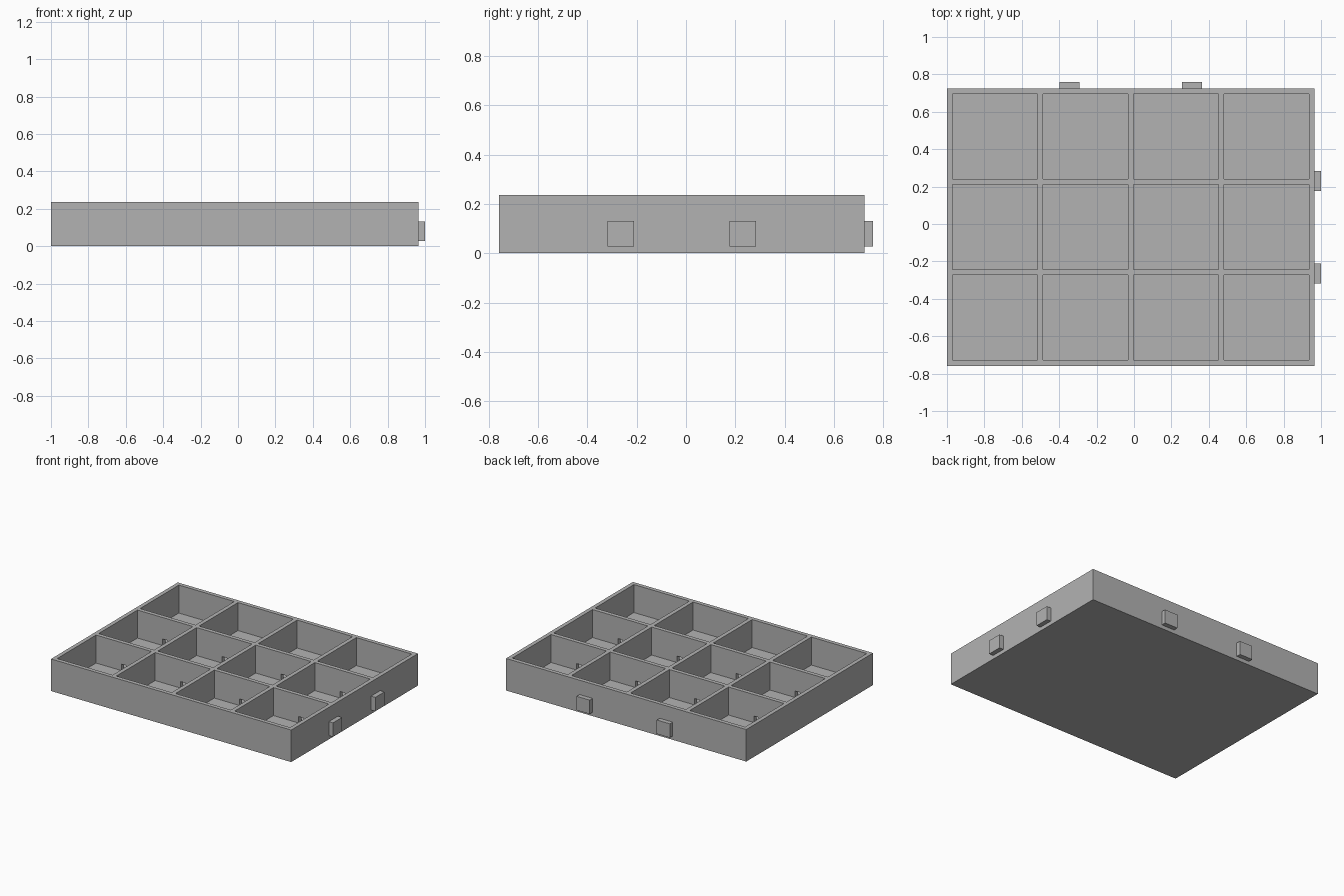
import bpy
import bmesh
from mathutils import Matrix, Vector

default_cube = bpy.data.objects.get("Cube")
if default_cube:
    bpy.data.objects.remove(default_cube, do_unlink=True)

# Overall layout
COLUMNS, ROWS = 4, 3
WALL, PITCH = 0.03, 0.484
HEIGHT, FLOOR = 0.237, 0.03
TAB_DEPTH, TAB_WIDTH = 0.034, 0.107
TAB_LOW, TAB_HIGH = 0.028, 0.131
HOLE_WIDTH, HOLE_TOP = 0.04, 0.078
WIDTH = COLUMNS * PITCH + WALL
DEPTH = ROWS * PITCH + WALL
LEFT = -(WIDTH + TAB_DEPTH) / 2
FRONT = -(DEPTH + TAB_DEPTH) / 2
RIGHT, BACK = LEFT + WIDTH, FRONT + DEPTH

gray = bpy.data.materials.new("plain gray")
gray.use_nodes = True
gray.diffuse_color = (0.45, 0.45, 0.45, 1)
gray.node_tree.nodes["Principled BSDF"].inputs["Base Color"].default_value = gray.diffuse_color


def make_boxes(name, boxes):
    """One object from a list of (low corner, high corner) boxes."""
    bm = bmesh.new()
    for low, high in boxes:
        low, high = Vector(low), Vector(high)
        placing = Matrix.Translation((low + high) / 2) @ Matrix.Diagonal((*(high - low), 1))
        bmesh.ops.create_cube(bm, size=1, matrix=placing)
    mesh = bpy.data.meshes.new(name)
    bm.to_mesh(mesh)
    bm.free()
    mesh.materials.append(gray)
    obj = bpy.data.objects.new(name, mesh)
    bpy.context.collection.objects.link(obj)
    return obj


def cut(target, cutter):
    """Subtract the cutter for good, then discard it."""
    cutter.hide_render = True
    mod = target.modifiers.new("cut", "BOOLEAN")
    mod.operation, mod.solver, mod.object = "DIFFERENCE", "EXACT", cutter
    bpy.context.view_layer.update()
    graph = bpy.context.evaluated_depsgraph_get()
    mesh = bpy.data.meshes.new_from_object(target.evaluated_get(graph))
    target.modifiers.clear()
    target.data = mesh
    bpy.data.objects.remove(cutter, do_unlink=True)


# Tray with a grid of square pockets
tray = make_boxes("tray", [((LEFT, FRONT, 0), (RIGHT, BACK, HEIGHT))])
pockets, holes = [], []
for i in range(COLUMNS):
    for j in range(ROWS):
        x, y = LEFT + WALL + i * PITCH, FRONT + WALL + j * PITCH
        size = PITCH - WALL
        pockets.append(((x, y, FLOOR), (x + size, y + size, HEIGHT + 0.1)))
        # Small openings through the dividers at floor level
        cx, cy = x + size / 2, y + size / 2
        half, reach = HOLE_WIDTH / 2, 0.02
        if j < ROWS - 1:
            holes.append(((cx - half, y + size - reach, FLOOR),
                          (cx + half, y + PITCH + reach, HOLE_TOP)))
        if i < COLUMNS - 1:
            holes.append(((x + size - reach, cy - half, FLOOR),
                          (x + PITCH + reach, cy + half, HOLE_TOP)))
cut(tray, make_boxes("pocket_cutter", pockets))
cut(tray, make_boxes("hole_cutter", holes))

# Joining tabs on the back and left sides
half = TAB_WIDTH / 2
for side in (-1, 1):
    label = "right" if side < 0 else "left"
    cx = (LEFT + RIGHT) / 2 + side * WIDTH / 6
    make_boxes("back_tab_" + label, [((cx - half, BACK, TAB_LOW),
                                      (cx + half, BACK + TAB_DEPTH, TAB_HIGH))])
    label = "front" if side < 0 else "rear"
    cy = (FRONT + BACK) / 2 + side * DEPTH / 6
    make_boxes("side_tab_" + label, [((RIGHT, cy - half, TAB_LOW),
                                      (RIGHT + TAB_DEPTH, cy + half, TAB_HIGH))])
